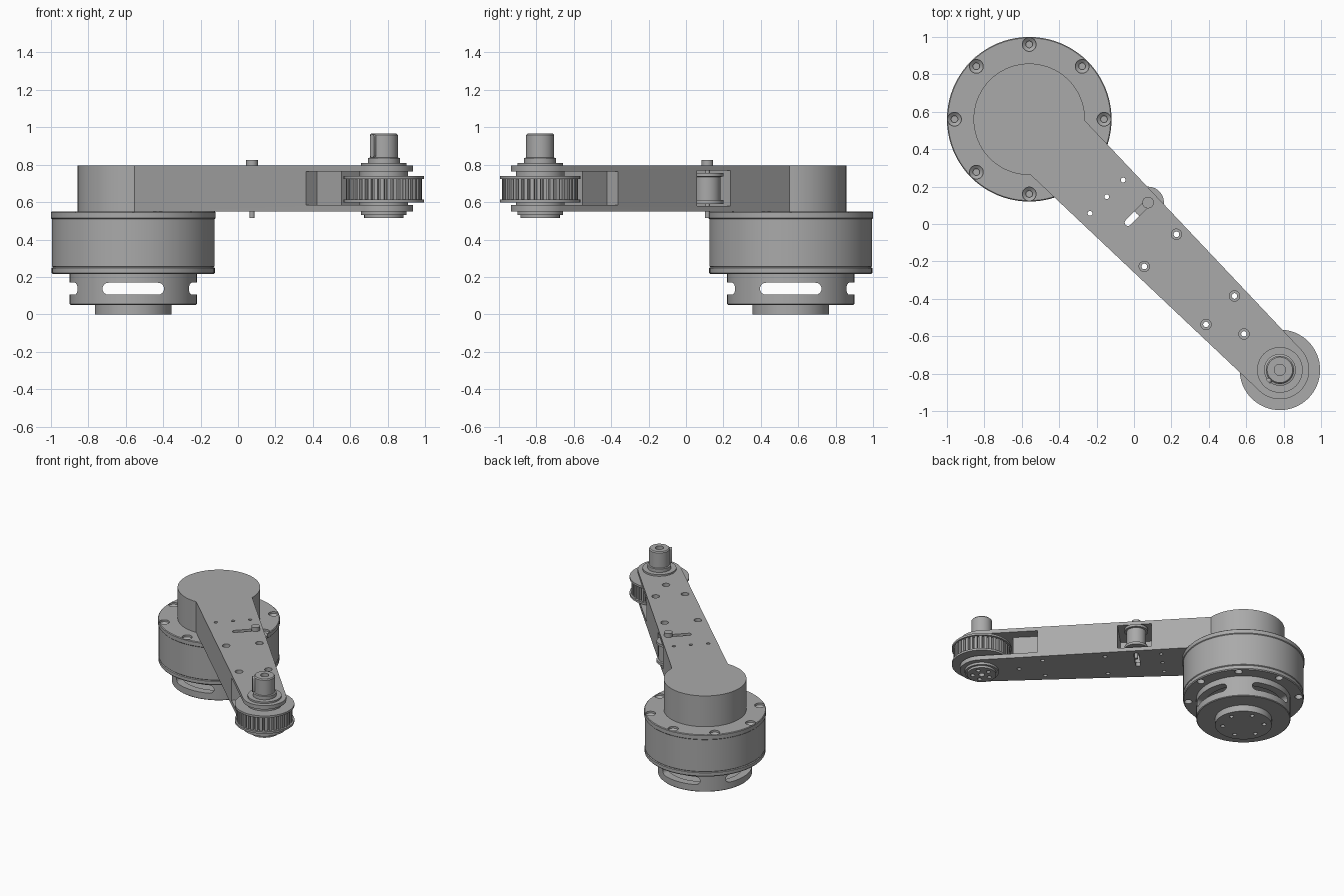
import bpy, bmesh
from math import pi, sin, cos, radians
from mathutils import Matrix, Vector

if "Cube" in bpy.data.objects:
    bpy.data.objects.remove(bpy.data.objects["Cube"])

grey = bpy.data.materials.new("machined grey")
grey.use_nodes = True
grey.diffuse_color = (0.4, 0.4, 0.4, 1)
grey.node_tree.nodes["Principled BSDF"].inputs["Base Color"].default_value = (0.4, 0.4, 0.4, 1)

# Everything is laid out along the arm: motor axis at the origin, arm along +x
PLACE = Matrix.Translation((-0.56, 0.56, 0)) @ Matrix.Rotation(radians(-45), 4, "Z")
TIP = 1.895


def finish(name, bm):
    bmesh.ops.recalc_face_normals(bm, faces=bm.faces)
    mesh = bpy.data.meshes.new(name)
    bm.to_mesh(mesh)
    bm.free()
    mesh.materials.append(grey)
    obj = bpy.data.objects.new(name, mesh)
    bpy.context.collection.objects.link(obj)
    obj.matrix_world = PLACE
    return obj


def lathe(bm, profile, at=(0, 0), steps=64):
    """Revolve a closed (radius, height) loop around a vertical axis."""
    part = bmesh.new()
    vs = [part.verts.new((r, 0, z)) for r, z in profile]
    es = [part.edges.new((vs[i - 1], vs[i])) for i in range(len(vs))
          if profile[i - 1][0] + profile[i][0] > 0]
    bmesh.ops.spin(part, geom=vs + es, cent=(0, 0, 0), axis=(0, 0, 1),
                   angle=2 * pi, steps=steps, use_merge=True)
    bmesh.ops.remove_doubles(part, verts=part.verts, dist=1e-5)
    add(bm, part, Matrix.Translation((at[0], at[1], 0)))


def add(bm, part, matrix):
    bmesh.ops.transform(part, matrix=matrix, verts=part.verts)
    bmesh.ops.recalc_face_normals(part, faces=part.faces)
    mesh = bpy.data.meshes.new("temp")
    part.to_mesh(mesh)
    part.free()
    bm.from_mesh(mesh)
    bpy.data.meshes.remove(mesh)


def rod(bm, r, z0, z1, at=(0, 0), steps=32):
    lathe(bm, [(0, z0), (r, z0), (r, z1), (0, z1)], at, steps)


def prism(bm, points, z0, z1, matrix=Matrix()):
    part = bmesh.new()
    face = part.faces.new([part.verts.new((x, y, z0)) for x, y in points])
    top = bmesh.ops.extrude_face_region(part, geom=[face])["geom"]
    bmesh.ops.translate(part, vec=(0, 0, z1 - z0),
                        verts=[g for g in top if isinstance(g, bmesh.types.BMVert)])
    add(bm, part, matrix)


def box(bm, x0, x1, y0, y1, z0, z1):
    prism(bm, [(x0, y0), (x1, y0), (x1, y1), (x0, y1)], z0, z1)


def arc(r, a0, a1, n, cx=0, cy=0):
    return [(cx + r * cos(radians(a0 + (a1 - a0) * i / n)),
             cy + r * sin(radians(a0 + (a1 - a0) * i / n))) for i in range(n + 1)]


def capsule(length, r):
    h = length / 2 - r
    return arc(r, -90, 90, 8, h) + arc(r, 90, 270, 8, -h)


def cut(obj, cutter_bm):
    cutter = finish("cutter", cutter_bm)
    cutter.hide_render = True
    mod = obj.modifiers.new("cut", "BOOLEAN")
    mod.operation, mod.object, mod.solver = "DIFFERENCE", cutter, "EXACT"
    mod.use_self = True
    bpy.context.view_layer.update()
    graph = bpy.context.evaluated_depsgraph_get()
    mesh = bpy.data.meshes.new_from_object(obj.evaluated_get(graph))
    obj.modifiers.clear()
    obj.data = mesh
    bpy.data.objects.remove(cutter)


def local(x, y):
    return (PLACE.inverted() @ Vector((x, y, 0))).xy


# Arm: round housing tapering to a rounded tip
bm = bmesh.new()
prism(bm, arc(0.298, 43.5, 316.5, 56) + arc(0.157, -88, 88, 24, TIP), 0.55, 0.795)
arm = finish("arm", bm)

# Fork around the pulley, leaving a central web
c = bmesh.new()
for s in (-1, 1):
    box(c, 1.475, 1.665, min(s * 0.085, s * 0.4), max(s * 0.085, s * 0.4), 0.585, 0.765)
box(c, 1.66, 2.3, -0.4, 0.4, 0.585, 0.765)
cut(arm, c)

# Tensioner window and adjusting slot
c = bmesh.new()
box(c, 0.65, 0.895, -0.06, 0.4, 0.58, 0.768)
cut(arm, c)
c = bmesh.new()
turn = Matrix.Translation((0.764, 0.06, 0)) @ Matrix.Rotation(pi / 2, 4, "Z")
prism(c, capsule(0.19, 0.018), 0.5, 0.9, turn)
# Plain and countersunk screw holes
for p in ((-0.058, 0.235), (-0.146, 0.146), (-0.235, 0.057)):
    rod(c, 0.013, 0.5, 0.9, local(*p), 16)
for p in ((0.227, -0.055), (0.055, -0.227), (0.537, -0.385), (0.385, -0.537), (0.588, -0.588)):
    lathe(c, [(0, 0.5), (0.015, 0.5), (0.015, 0.77), (0.028, 0.77), (0.028, 0.9), (0, 0.9)],
          local(*p), 20)
cut(arm, c)

# Motor case with rims
bm = bmesh.new()
lathe(bm, [(0, 0.215), (0.43, 0.215), (0.436, 0.222), (0.436, 0.247), (0.43, 0.252),
           (0.435, 0.257), (0.435, 0.51), (0.44, 0.515), (0.44, 0.545), (0.435, 0.55), (0, 0.55)],
      steps=80)
case = finish("motor_case", bm)
c = bmesh.new()
for i in range(8):
    at = (0.4 * cos(i * pi / 4), 0.4 * sin(i * pi / 4))
    lathe(c, [(0, 0.49), (0.018, 0.49), (0.018, 0.52), (0.037, 0.535), (0.037, 0.6), (0, 0.6)], at, 20)
    rod(c, 0.028, 0.1, 0.25, at, 16)
cut(case, c)

# Vented lower cup
bm = bmesh.new()
lathe(bm, [(0, 0.05), (0.335, 0.05), (0.34, 0.055), (0.34, 0.216), (0.28, 0.216),
           (0.28, 0.095), (0, 0.095)], steps=72)
cup = finish("vented_cup", bm)
c = bmesh.new()
for i in range(4):
    # Stand the slot outline upright and push it outwards through the wall
    m = (Matrix.Rotation(pi / 4 + i * pi / 2, 4, "Z") @ Matrix.Translation((0, 0, 0.137))
         @ Matrix.Rotation(pi / 2, 4, "X"))
    prism(c, capsule(0.33, 0.032), 0.15, 0.5, m)
cut(cup, c)

# Output plate with bolt circle
bm = bmesh.new()
rod(bm, 0.205, 0, 0.055, steps=48)
plate = finish("output_plate", bm)
c = bmesh.new()
for i in range(6):
    rod(c, 0.016, -0.1, 0.03, (0.15 * cos(i * pi / 3), 0.15 * sin(i * pi / 3)), 16)
cut(plate, c)

# Toothed pulley
bm = bmesh.new()
teeth, outline = 36, []
for i in range(teeth):
    a = 360 / teeth * i
    outline += arc(0.203, a, a + 5.5, 1) + arc(0.183, a + 6.5, a + 9, 1)
prism(bm, outline, 0.605, 0.735, Matrix.Translation((TIP, 0, 0)))
for z in (0.598, 0.724):
    rod(bm, 0.215, z, z + 0.016, (TIP, 0), 64)
rod(bm, 0.13, 0.58, 0.77, (TIP, 0), 48)
finish("pulley", bm)

# Bearing caps and hollow shaft at the tip
bm = bmesh.new()
lathe(bm, [(0.03, 0.7), (0.122, 0.7), (0.122, 0.808), (0.085, 0.808), (0.085, 0.835),
           (0.075, 0.838), (0.075, 0.958), (0.068, 0.966), (0.03, 0.966)], (TIP, 0), 48)
finish("output_shaft", bm)
bm = bmesh.new()
prism(bm, capsule(0.125, 0.015), 0.05, 0.09,
      Matrix.Translation((TIP, 0, 0.9)) @ Matrix.Rotation(pi / 2, 4, "X")
      @ Matrix.Rotation(pi / 2, 4, "Z"))
finish("shaft_key", bm)
bm = bmesh.new()
lathe(bm, [(0, 0.515), (0.105, 0.515), (0.105, 0.532), (0.122, 0.532), (0.122, 0.6), (0, 0.6)],
      (TIP, 0), 48)
cap = finish("lower_bearing_cap", bm)
c = bmesh.new()
rod(c, 0.022, 0.4, 0.54, (TIP, 0), 16)
for i in range(5):
    a = i * 2 * pi / 5
    rod(c, 0.016, 0.4, 0.54, (TIP + 0.065 * cos(a), 0.065 * sin(a)), 16)
cut(cap, c)

# Belt tensioner roller and its bolt
at = (0.764, 0.134)
bm = bmesh.new()
lathe(bm, [(0, 0.59), (0.085, 0.59), (0.085, 0.61), (0.07, 0.612), (0.07, 0.735),
           (0.085, 0.737), (0.085, 0.757), (0, 0.757)], at, 40)
finish("tensioner_roller", bm)
bm = bmesh.new()
lathe(bm, [(0, 0.515), (0.013, 0.515), (0.013, 0.79), (0.031, 0.79), (0.031, 0.826), (0, 0.826)],
      at, 24)
finish("tensioner_bolt", bm)

# Smooth the round walls and keep crisp edges
for obj in bpy.context.scene.objects:
    obj.select_set(obj.type == "MESH")
bpy.context.view_layer.objects.active = arm
bpy.ops.object.shade_smooth_by_angle(angle=radians(25))
